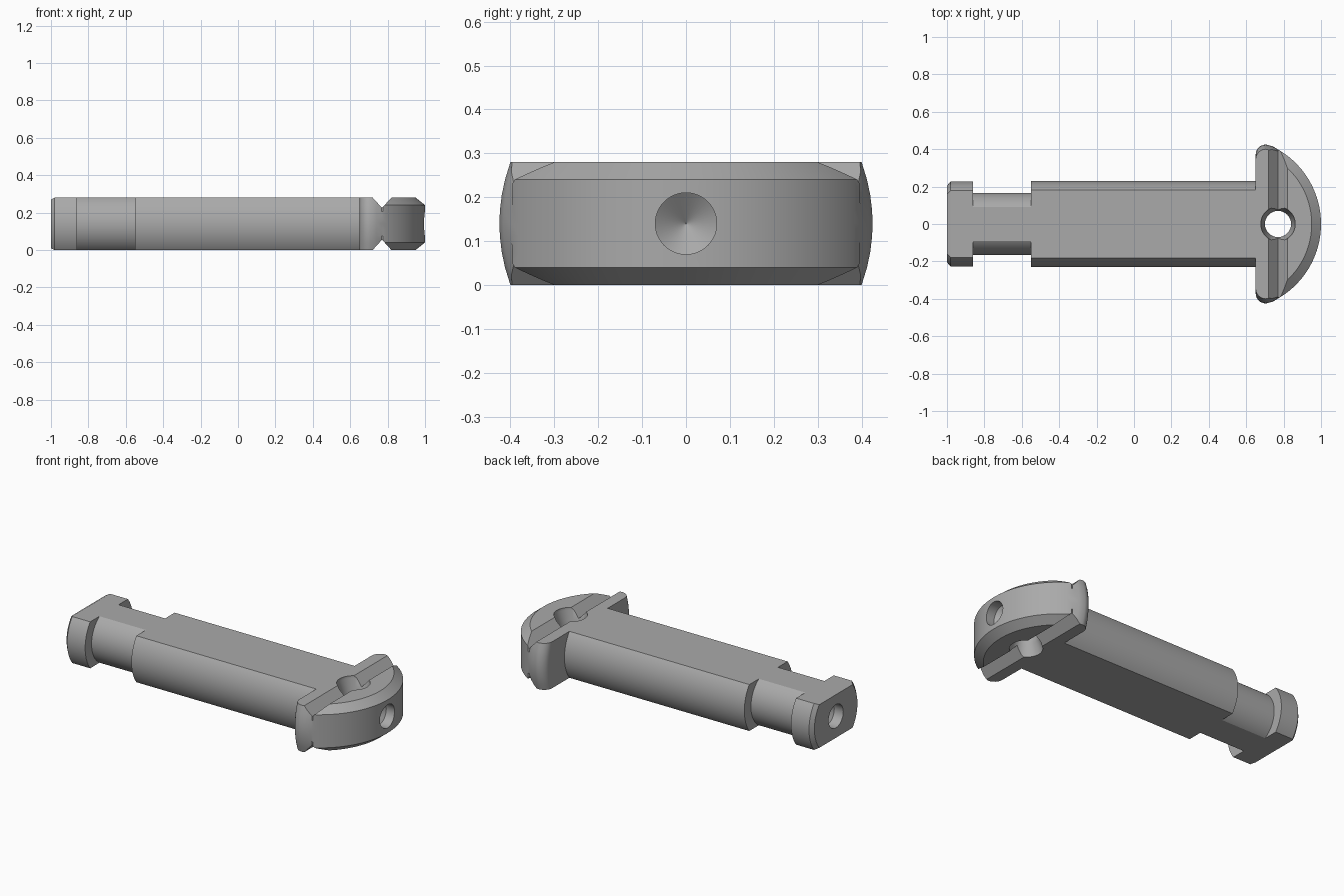
import bpy, bmesh, math
from mathutils import Matrix, Vector

if "Cube" in bpy.data.objects:
    bpy.data.objects.remove(bpy.data.objects["Cube"])

MID, TOP = 0.14, 0.28
steel = bpy.data.materials.new("steel_grey")
steel.diffuse_color = (0.4, 0.4, 0.4, 1)
steel.use_nodes = True
steel.node_tree.nodes["Principled BSDF"].inputs["Base Color"].default_value = steel.diffuse_color


def finish(name, bm):
    bmesh.ops.recalc_face_normals(bm, faces=bm.faces)
    me = bpy.data.meshes.new(name)
    bm.to_mesh(me)
    bm.free()
    me.materials.append(steel)
    ob = bpy.data.objects.new(name, me)
    bpy.context.collection.objects.link(ob)
    return ob


def loft(name, loops):
    """Skin closed loops of points and cap both ends."""
    bm = bmesh.new()
    rings = [[bm.verts.new(p) for p in loop] for loop in loops]
    n = len(rings[0])
    for a, b in zip(rings, rings[1:]):
        for i in range(n):
            j = (i + 1) % n
            bm.faces.new((a[i], a[j], b[j], b[i]))
    bm.faces.new(rings[0])
    bm.faces.new(rings[-1])
    return finish(name, bm)


def prism_y(name, profile, half):
    return loft(name, [[(x, y, z) for x, z in profile] for y in (-half, half)])


def lathe(name, profile, origin, axis, seg=48):
    """Round solid from (distance, radius) pairs along an axis."""
    rot = Vector((0, 0, 1)).rotation_difference(Vector(axis)).to_matrix()
    o = Vector(origin)
    return loft(name, [[o + rot @ Vector((r * math.cos(2 * math.pi * i / seg),
                                          r * math.sin(2 * math.pi * i / seg), d))
                        for i in range(seg)] for d, r in profile])


def boolean(ob, cutter, op='DIFFERENCE'):
    cutter.hide_render = True
    mod = ob.modifiers.new("cut", 'BOOLEAN')
    mod.operation, mod.object, mod.solver = op, cutter, 'EXACT'
    bpy.context.view_layer.objects.active = ob
    bpy.ops.object.modifier_apply(modifier=mod.name)
    bpy.data.objects.remove(cutter)


def smooth(ob):
    bpy.ops.object.select_all(action='DESELECT')
    ob.select_set(True)
    bpy.context.view_layer.objects.active = ob
    bpy.ops.object.shade_smooth_by_angle(angle=math.radians(25))


# Shaft: turned pin with a neck, flattened on top and bottom
shaft = lathe("shaft", [(-1, .205), (-.98, .228), (-.86, .228), (-.86, .167),
                        (-.55, .167), (-.55, .23), (.65, .23)], (0, 0, MID), (1, 0, 0), 64)
slab = prism_y("slab_cutter", [(-1.01, .01), (-1, .01), (-.98, 0), (.7, 0),
                               (.7, TOP), (-.98, TOP), (-1, .27), (-1.01, .27)], .4)
boolean(shaft, slab, 'INTERSECT')
# Centre drill in the shaft end
boolean(shaft, lathe("drill_cutter", [(-.02, .07), (.06, .07), (.11, .001)],
                     (-1, 0, MID), (1, 0, 0)))
smooth(shaft)

# Head: half-round plate, ends of the bar bulge, curved rim is chamfered
CX, R = .54, .46


def head_loop(z):
    h = abs(z - MID)
    bulge = .025 * (h / MID) ** 2
    rim = R - .05 * max(h - .10, 0) / .04
    half = [(.65, .365 - bulge)]
    for i in range(1, 7):                       # rounded back corner
        a = math.pi - i * math.pi / 12
        half.append((.705 + .055 * math.cos(a), .37 + .055 * math.sin(a) - bulge))
    half.append((.74, .416 - bulge))
    half.append((.768, .400 - bulge))
    a0 = math.acos((.776 - CX) / R)
    half += [(CX + rim * math.cos(a0 * (1 - i / 20)),
              rim * math.sin(a0 * (1 - i / 20))) for i in range(21)]
    other = [(x, -y) for x, y in reversed(half[:-1])]
    return [(x, y, z) for x, y in half + other]


head = loft("head", [head_loop(z) for z in (0, .04, .075, .11, .14, .17, .205, .24, TOP)])
for s in (-1, 1):
    # V groove across each face
    boolean(head, prism_y("groove_cutter", [(.77, MID + s * .085), (.72, MID + s * .14),
                                            (.72, MID + s * .2), (.82, MID + s * .2),
                                            (.82, MID + s * .14)], .6))
# Cross hole with countersinks
boolean(head, lathe("hole_cutter", [(-.2, .092), (-.125, .092), (-.07, .07),
                                    (.07, .07), (.125, .092), (.2, .092)],
                    (.77, 0, MID), (0, 0, 1)))
# Centre drill in the head rim
boolean(head, lathe("drill_cutter", [(-.02, .07), (.06, .07), (.11, .001)],
                    (1, 0, MID), (-1, 0, 0)))
smooth(head)
